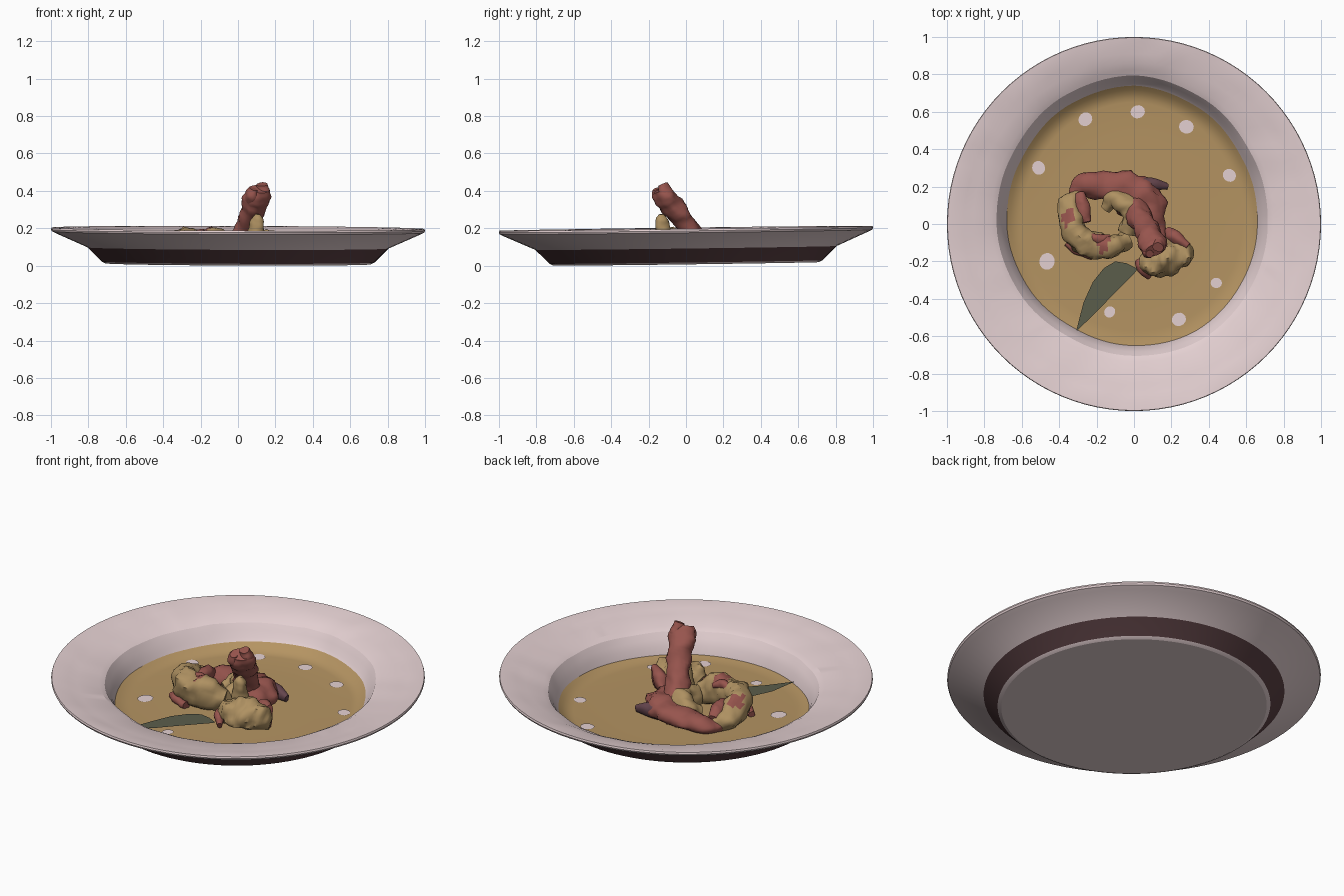
import bpy, bmesh, math
from mathutils import Vector, noise

if "Cube" in bpy.data.objects:
    bpy.data.objects.remove(bpy.data.objects["Cube"])

def material(name, rgb):
    m = bpy.data.materials.new(name)
    m.diffuse_color = (*rgb, 1)
    m.use_nodes = True
    m.node_tree.nodes["Principled BSDF"].inputs["Base Color"].default_value = m.diffuse_color
    return m

PINK = material("pale pink china", (0.78, 0.635, 0.645))
DARK = material("dark brown foot", (0.11, 0.055, 0.06))
SOUP = material("tan soup", (0.46, 0.295, 0.122))
RED = material("prawn red", (0.31, 0.09, 0.075))
TAN = material("golden batter", (0.43, 0.285, 0.122))
GREEN = material("leaf green", (0.105, 0.11, 0.07))
PURPLE = material("dark purple", (0.13, 0.06, 0.075))

SEG = 96
FLOOR = 0.016

def tilt(p):
    # the whole dish leans very slightly
    return Vector((p[0], p[1], p[2] + 0.013 * p[1] - 0.004 * p[0]))

def finish(name, bm, mats, angle=40):
    me = bpy.data.meshes.new(name)
    bm.to_mesh(me)
    bm.free()
    for m in mats:
        me.materials.append(m)
    me.shade_smooth()
    me.set_sharp_from_angle(angle=math.radians(angle))
    ob = bpy.data.objects.new(name, me)
    bpy.context.collection.objects.link(ob)
    return ob

def loft(bm, rings, mat_of=None):
    """Skin a list of equal closed rings of points."""
    vs = [[bm.verts.new(p) for p in ring] for ring in rings]
    n = len(vs[0])
    for i in range(len(vs) - 1):
        for j in range(n):
            k = (j + 1) % n
            f = bm.faces.new((vs[i][j], vs[i][k], vs[i + 1][k], vs[i + 1][j]))
            if mat_of:
                f.material_index = mat_of(i)
    return vs

# soup outline: radius every 30 degrees
OUTLINE = [.66, .675, .71, .74, .725, .695, .68, .66, .642, .65, .66, .655]

def soup_r(a):
    t = (a / math.tau * 12) % 12
    i = int(t)
    f = (1 - math.cos((t - i) * math.pi)) / 2
    f = (f + t - i) / 2
    return OUTLINE[i] * (1 - f) + OUTLINE[(i + 1) % 12] * f

def soup_z(x, y):
    # flat floor that climbs the wall at the edge, higher at the back
    k = math.hypot(x, y) / soup_r(math.atan2(y, x))
    t = min(max((k - 0.88) / 0.12, 0), 1)
    return FLOOR + (0.042 + 0.025 * y - FLOOR) * t * t

ANGLES = [math.tau * j / SEG for j in range(SEG)]

def circle(r_of, z, rough=0.0):
    """Ring at height z, or lying on the soup when z is None."""
    pts = []
    for a in ANGLES:
        r = r_of(a)
        p = Vector((r * math.cos(a), r * math.sin(a), 0))
        p.z = soup_z(p.x, p.y) if z is None else z
        p.z += rough * noise.noise(p * 9)
        pts.append(tilt(p))
    return pts

# plate: underside, foot band, flank, rim and inner wall in one skin
under = [(0.71, 0.010), (0.73, 0.020), (0.805, 0.095), (0.97, 0.168),
         (0.995, 0.180), (1.0, 0.190), (0.997, 0.200)]
rings = [circle(lambda a, r=r: r, z) for r, z in under]
rings += [circle(lambda a, r=r: r, z, 0.005) for r, z in [(0.96, 0.196), (0.91, 0.186), (0.86, 0.175)]]
for off, z in [(0.085, 0.158), (0.055, 0.143), (0.033, 0.110), (0.014, 0.075), (0.0, None)]:
    rings.append(circle(lambda a, o=off: soup_r(a) + o, z, 0.005 if off > 0.02 else 0))
bm = bmesh.new()
vs = loft(bm, rings, lambda i: 1 if i == 1 else 0)
bm.faces.new(vs[0][::-1])
finish("plate", bm, [PINK, DARK], 22)

# soup surface
bm = bmesh.new()
vs = loft(bm, [circle(lambda a, k=k: soup_r(a) * k, None) for k in (1, .97, .94, .91, .88, .6, .3, .1)])
bm.faces.new(vs[-1])
finish("soup", bm, [SOUP])

def flat_patch(name, pts, lift, mat):
    bm = bmesh.new()
    bm.faces.new([bm.verts.new(tilt((x, y, soup_z(x, y) + lift))) for x, y in pts])
    return finish(name, bm, [mat])

# ring of cream drops on the soup
DROPS = [(-.26, .56, .037), (.02, .60, .037), (.28, .52, .038), (.51, .26, .035), (-.51, .30, .036),
         (-.465, -.20, .043), (-.13, -.47, .03), (.24, -.51, .037), (.44, -.315, .029)]
for n, (x, y, r) in enumerate(DROPS):
    pts = []
    for j in range(14):
        a = math.tau * j / 14
        q = r * (1 + 0.05 * math.sin(2 * a + n))
        pts.append((x + q * math.cos(a), y + q * math.sin(a)))
    flat_patch("cream_drop_%d" % (n + 1), pts, 0.004, PINK)

# herb leaf
flat_patch("leaf", [(-.31, -.575), (-.20, -.47), (-.10, -.365), (0, -.265), (.02, -.24), (-.04, -.21),
                    (-.10, -.20), (-.16, -.235), (-.22, -.31), (-.27, -.42)], 0.009, GREEN)

def tube(name, path, mats, lump=0.2, cut=9.0, flat=1.0, ground=False, sides=20, steps=7, freq=14):
    """Lumpy tube along (x, y, z, radius) points; second colour where noise exceeds cut;
    ground stretches the lower half down to the soup."""
    P = [Vector(p) for p in path]
    P = [2 * P[0] - P[1]] + P + [2 * P[-1] - P[-2]]
    line = []
    for i in range(1, len(P) - 2):
        a, b, c, d = P[i - 1:i + 3]
        for s in range(steps):
            t = s / steps
            line.append(0.5 * (2 * b + (c - a) * t + (2 * a - 5 * b + 4 * c - d) * t * t
                               + (3 * b - a - 3 * c + d) * t ** 3))
    line.append(P[-2])
    rings = []
    for i, q in enumerate(line):
        tan = (line[min(i + 1, len(line) - 1)] - line[max(i - 1, 0)]).to_3d().normalized()
        side = tan.cross(Vector((0, 0, 1))).normalized()
        up = side.cross(tan)
        ring = []
        for j in range(sides):
            a = math.tau * j / sides
            v = side * math.cos(a) + up * math.sin(a) * flat
            p = q.to_3d() + v * q[3]
            p = p + v * q[3] * lump * (noise.noise(p * freq) + 0.5 * noise.noise(p * freq * 2.3))
            if ground and v.z < 0:
                p.z = q.z + v.z / flat * (q.z - FLOOR)
            p.z = max(p.z, FLOOR - 0.002)
            ring.append(p)
        rings.append(ring)
    bm = bmesh.new()
    vs = loft(bm, rings)
    bm.faces.new(vs[0][::-1])
    bm.faces.new(vs[-1])
    bmesh.ops.recalc_face_normals(bm, faces=bm.faces)
    for f in bm.faces:
        if noise.noise(f.calc_center_median() * 9 + Vector((3, 1, 7))) > cut:
            f.material_index = 1
    return finish(name, bm, mats, 50)

# prawn body curled low on the soup
tube("prawn_body", [(-.33, .14, .05, .03), (-.27, .20, .055, .065), (-.15, .205, .06, .075),
                    (-.02, .19, .065, .088), (.07, .13, .07, .095), (.10, .03, .075, .07),
                    (.12, -.08, .075, .045)], [RED], 0.25, flat=0.7, ground=True)
tube("prawn_leg", [(.02, .215, .075, .035), (.10, .21, .065, .035), (.18, .20, .045, .014)], [PURPLE], ground=True)

# upright prawn tail with two blades at the tip
tube("prawn_tail", [(-.02, .12, .04, .09), (.02, .055, .14, .07), (.05, 0, .22, .062),
                    (.085, -.075, .32, .072), (.102, -.12, .38, .07), (.11, -.14, .41, .05)],
     [RED], 0.25, flat=0.8)
tube("tail_blade_right", [(.11, -.07, .34, .03), (.128, -.105, .39, .04), (.125, -.125, .435, .03)], [RED], 0.3)
tube("tail_blade_left", [(.06, -.10, .33, .03), (.075, -.145, .375, .036), (.085, -.16, .41, .024)], [RED], 0.3)
tube("tail_spot", [(.075, .015, .24, .02), (.085, -.005, .265, .025), (.095, -.025, .29, .015)], [PURPLE])

# battered pieces
tube("batter_curl", [(-.30, .17, .06, .03), (-.345, .10, .08, .052), (-.325, -.02, .11, .07),
                     (-.25, -.10, .12, .078), (-.13, -.12, .12, .07), (-.03, -.08, .09, .045)],
     [TAN, RED], 0.35, 0.42, ground=True)
tube("batter_inner_curl", [(-.15, .08, .06, .03), (-.11, .13, .08, .05), (-.05, .11, .10, .062),
                           (-.015, .04, .10, .06), (-.04, -.05, .09, .045)], [TAN], 0.3, ground=True)
tube("batter_chunk", [(.05, -.20, .06, .05), (.11, -.20, .085, .085), (.19, -.18, .09, .09),
                      (.26, -.16, .08, .078), (.31, -.14, .06, .025)], [TAN], 0.4, ground=True)
tube("batter_knob", [(.09, -.10, .06, .07), (.10, -.12, .17, .045), (.105, -.13, .24, .034),
                     (.107, -.132, .275, .012)], [TAN], 0.25)

# red scraps showing between the batter
tube("red_scrap_side", [(.18, -.03, .07, .018), (.22, -.07, .11, .035), (.29, -.12, .13, .018)], [RED], 0.3, ground=True)
tube("red_scrap_front", [(.03, -.19, .06, .025), (.05, -.24, .07, .032), (.08, -.285, .04, .016)], [RED], 0.3, ground=True)
tube("red_scrap_inner", [(-.29, .16, .08, .03), (-.27, .09, .11, .04), (-.25, .01, .12, .025)], [RED], 0.3, ground=True)
tube("red_scrap_middle", [(-.25, -.06, .16, .015), (-.19, -.08, .17, .028), (-.13, -.07, .15, .015)], [RED], 0.3)
tube("red_scrap_left", [(-.36, -.10, .03, .018), (-.30, -.14, .035, .025), (-.22, -.17, .03, .02)], [RED], 0.3)
